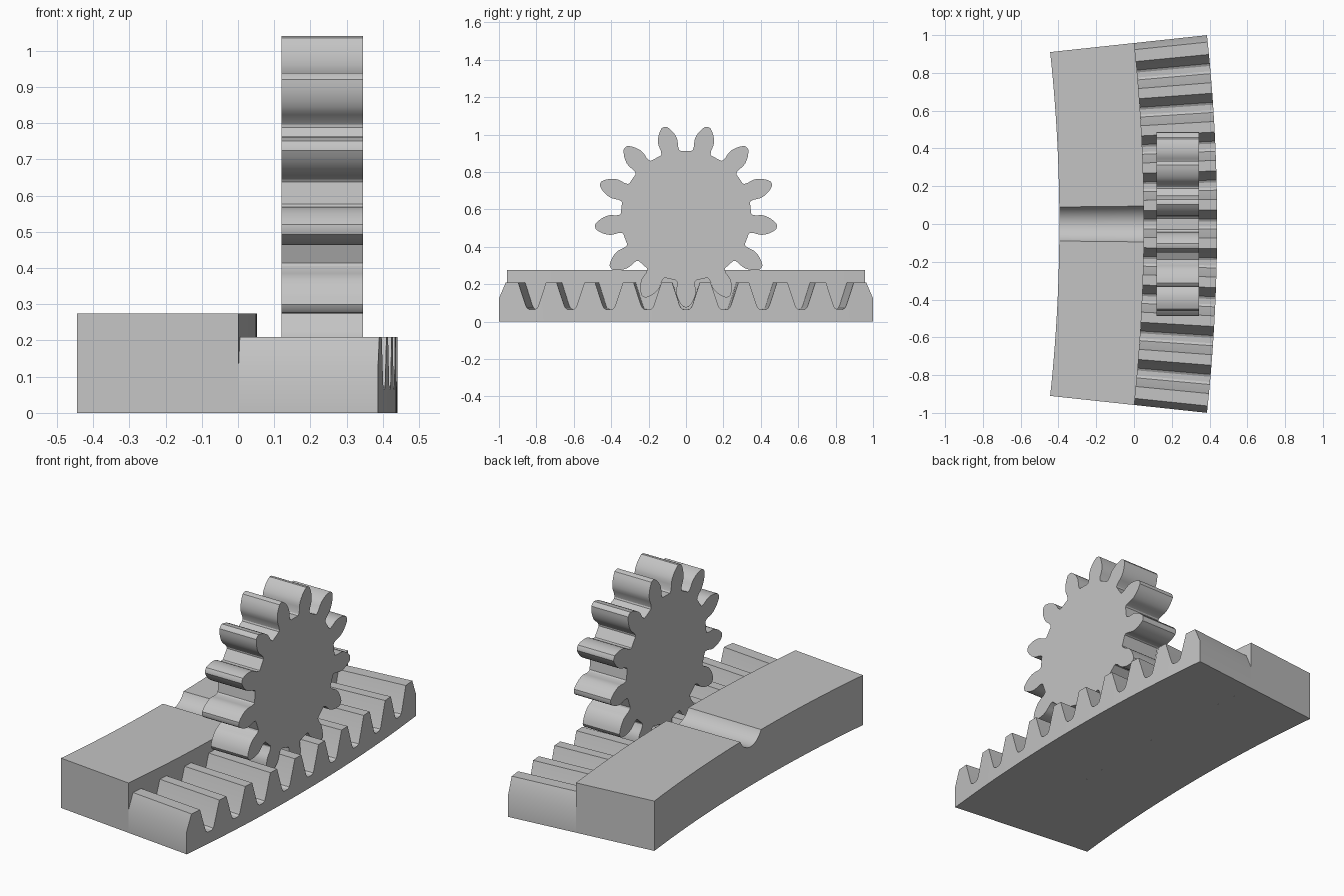
import bpy, bmesh
from math import sin, cos, pi, radians

cube = bpy.data.objects.get("Cube")
if cube:
    bpy.data.objects.remove(cube)

grey = bpy.data.materials.new("plain_grey")
grey.use_nodes = True
colour = (0.55, 0.55, 0.55, 1)
grey.diffuse_color = colour
grey.node_tree.nodes["Principled BSDF"].inputs["Base Color"].default_value = colour

R_OUT, R_STEP, R_IN = 9.33, 8.943, 8.495   # radii of the curved rack
CX = 0.44 - R_OUT                          # centre of curvature
HALF = 1.0015                              # half arc length at the outer edge
PITCH = 0.206


def finish(name, bm):
    bmesh.ops.recalc_face_normals(bm, faces=bm.faces)
    mesh = bpy.data.meshes.new(name)
    bm.to_mesh(mesh)
    bm.free()
    mesh.materials.append(grey)
    obj = bpy.data.objects.new(name, mesh)
    bpy.context.collection.objects.link(obj)
    bpy.ops.object.select_all(action="DESELECT")
    obj.select_set(True)
    bpy.context.view_layer.objects.active = obj
    bpy.ops.object.shade_smooth_by_angle(angle=radians(28))
    return obj


def sector(name, profile, r_in, r_out):
    """Sweep a top profile of (arc length, height) between two radii."""
    bm = bmesh.new()
    rings = []
    for s, z in profile:
        a = s / R_OUT
        rings.append([bm.verts.new((CX + r * cos(a), r * sin(a), h))
                      for r, h in ((r_in, 0), (r_out, 0), (r_out, z), (r_in, z))])
    for p, q in zip(rings, rings[1:]):
        for i in range(4):
            j = (i + 1) % 4
            bm.faces.new((p[i], p[j], q[j], q[i]))
    bm.faces.new(rings[0])
    bm.faces.new(rings[-1])
    return finish(name, bm)


# Toothed strip: nine rounded valleys with chamfered ends
half_valley = [(-0.075, 0.21), (-0.034, 0.086), (-0.027, 0.072), (-0.014, 0.065)]
valley = half_valley + [(-s, z) for s, z in reversed(half_valley)]
teeth = [(-HALF, 0.125), (-0.965, 0.21)]
for k in range(-4, 5):
    teeth += [(k * PITCH + s, z) for s, z in valley]
teeth += [(0.965, 0.21), (HALF, 0.125)]
sector("rack_teeth", teeth, R_STEP, R_OUT)

# Raised back body with a shallow round groove across the middle
TOP, G_HALF, G_DEPTH = 0.275, 0.099, 0.06
g_rad = (G_HALF ** 2 + G_DEPTH ** 2) / (2 * G_DEPTH)
groove = []
for i in range(17):
    s = -G_HALF * cos(pi * i / 16)
    groove.append((s, TOP - G_DEPTH + g_rad - (g_rad ** 2 - s ** 2) ** 0.5))
side = [(-HALF + (HALF - G_HALF) * i / 12, TOP) for i in range(12)]
body = side + groove + [(-s, z) for s, z in reversed(side)]
sector("rack_body", body, R_IN, R_STEP)

# Pinion: thirteen bulged teeth, one pointing straight down
TEETH, AXIS_Z = 13, 0.565
flank = [(0.345, 0.054), (0.352, 0.049), (0.37, 0.0475), (0.39, 0.051), (0.405, 0.0525),
         (0.42, 0.051), (0.437, 0.046), (0.455, 0.038), (0.472, 0.027), (0.487, 0.014)]
tooth = [(r, -w) for r, w in flank] + [(0.49, 0)] + [(r, w) for r, w in reversed(flank)]
bm = bmesh.new()
outline = []
for k in range(TEETH):
    a = -pi / 2 + 2 * pi * k / TEETH
    for r, w in tooth:
        outline.append(bm.verts.new((0.12, r * cos(a) - w * sin(a),
                                     AXIS_Z + r * sin(a) + w * cos(a))))
face = bm.faces.new(outline)
new = bmesh.ops.extrude_face_region(bm, geom=[face], use_keep_orig=True)["geom"]
bmesh.ops.translate(bm, vec=(0.225, 0, 0),
                    verts=[v for v in new if isinstance(v, bmesh.types.BMVert)])
finish("pinion_gear", bm)
